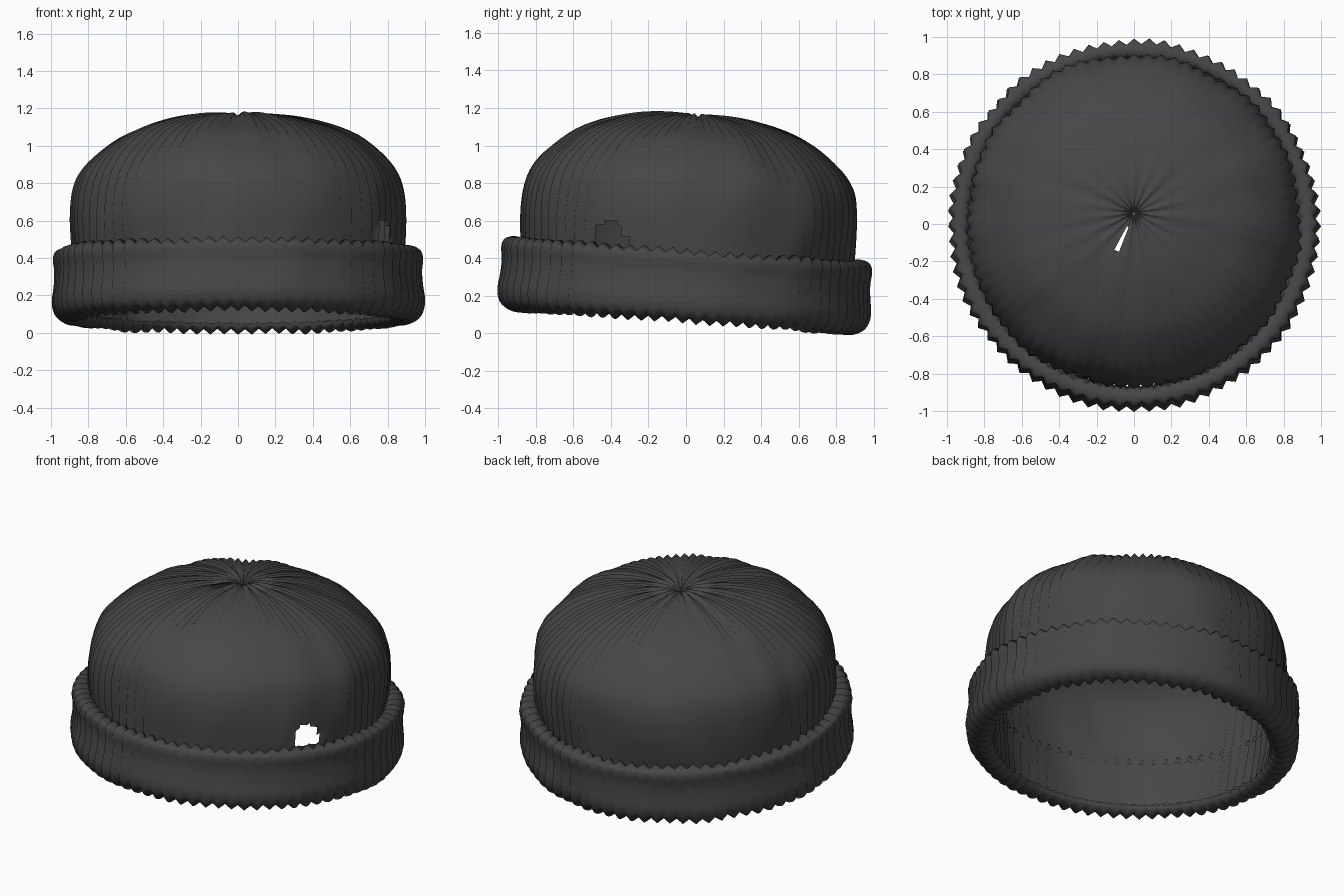
import bpy, bmesh, math
from mathutils import Vector, Matrix, noise

if "Cube" in bpy.data.objects:
    bpy.data.objects.remove(bpy.data.objects["Cube"], do_unlink=True)

RIBS = 76
SEGMENTS = RIBS * 2
PIVOT = Vector((0, 0, 0.35))
TILT = (Matrix.Translation(PIVOT) @ Matrix.Rotation(math.radians(-4), 4, 'X')
        @ Matrix.Translation(-PIVOT))

wool = bpy.data.materials.new("charcoal wool")
wool.use_nodes = True
colour = (0.062, 0.062, 0.062, 1)
wool.diffuse_color = colour
bsdf = wool.node_tree.nodes["Principled BSDF"]
bsdf.inputs["Base Color"].default_value = colour
bsdf.inputs["Roughness"].default_value = 0.9


def smooth_profile(points, steps):
    """Catmull-Rom curve through (radius, height) points."""
    pts = [Vector(p) for p in points]
    pts = [2 * pts[0] - pts[1]] + pts + [2 * pts[-1] - pts[-2]]
    out = []
    for a, b, c, d in zip(pts, pts[1:], pts[2:], pts[3:]):
        for i in range(steps):
            t = i / steps
            out.append(0.5 * (2 * b + (c - a) * t + (2 * a - 5 * b + 4 * c - d) * t ** 2
                              + (3 * b - a - 3 * c + d) * t ** 3))
    return out + [pts[-2]]


def knit(name, profile, depth, wobble, torn=None):
    """Revolve a profile with zigzag ribs and soft uneven folds, then tilt it."""
    bm = bmesh.new()
    rings = []
    for k, p in enumerate(profile):
        along = profile[min(k + 1, len(profile) - 1)] - profile[max(k - 1, 0)]
        normal = Vector((-along.y, along.x)).normalized()
        fade = min(1, p.x / 0.5)
        ring = []
        for s in range(SEGMENTS):
            a = math.tau * s / SEGMENTS
            dent = noise.noise((math.cos(a) * 4, math.sin(a) * 4, p.y * 2.5))
            side = depth * fade * (1 if s % 2 else -1)
            pleat = 0.010 * (1 - fade) * math.sin(a * 19) * min(1, p.x / 0.1)
            q = p + normal * (side + wobble * fade * dent + pleat)
            ring.append(bm.verts.new((q.x * math.cos(a), q.x * math.sin(a), q.y)))
        rings.append(ring)
    for lower, upper in zip(rings, rings[1:]):
        for s in range(SEGMENTS):
            n = (s + 1) % SEGMENTS
            bm.faces.new((lower[s], lower[n], upper[n], upper[s]))
    bmesh.ops.transform(bm, matrix=TILT, verts=bm.verts)
    if torn:
        holes = [f for f in bm.faces if torn(f.calc_center_median())]
        bmesh.ops.delete(bm, geom=holes, context='FACES')
    mesh = bpy.data.meshes.new(name)
    bm.to_mesh(mesh)
    bm.free()
    mesh.materials.append(wool)
    mesh.polygons.foreach_set("use_smooth", [True] * len(mesh.polygons))
    obj = bpy.data.objects.new(name, mesh)
    bpy.context.collection.objects.link(obj)
    return obj


def worn_holes(c):
    # gap above the cuff on one side, and a slit beside the crown centre
    gap = c.x > 0 and abs(c.y + 0.40) < 0.075 and 0.46 < c.z < 0.60 - abs(c.y + 0.40) * 0.4
    x, y = c.x, c.y - 0.055
    slit = 0.08 < math.hypot(x, y) < 0.23 and abs(math.atan2(y, x) + 2.01) < 0.05 and c.z > 1
    return gap or slit


# Crown: inner wall from the brim fold up to the gathered centre
crown_profile = smooth_profile([
    (0.84, 0.11), (0.86, 0.25), (0.875, 0.40), (0.885, 0.52), (0.888, 0.62), (0.878, 0.73),
    (0.845, 0.83), (0.77, 0.925), (0.63, 1.035), (0.46, 1.105), (0.30, 1.145),
    (0.15, 1.16), (0.06, 1.155), (0.004, 1.14)], 4)
# The generated normal points inward here, so ribs simply alternate about the wall
knit("crown", crown_profile, 0.012, 0.022, worn_holes)

# Cuff: thick rolled band from the brim fold round the outside to its tucked top edge
cuff_profile = smooth_profile([
    (0.84, 0.11), (0.85, 0.085), (0.885, 0.068), (0.93, 0.078), (0.968, 0.11),
    (0.982, 0.17), (0.972, 0.25), (0.968, 0.33), (0.975, 0.39), (0.965, 0.425),
    (0.93, 0.437), (0.895, 0.425), (0.875, 0.39)], 3)
knit("folded_cuff", cuff_profile, 0.015, 0.012)
